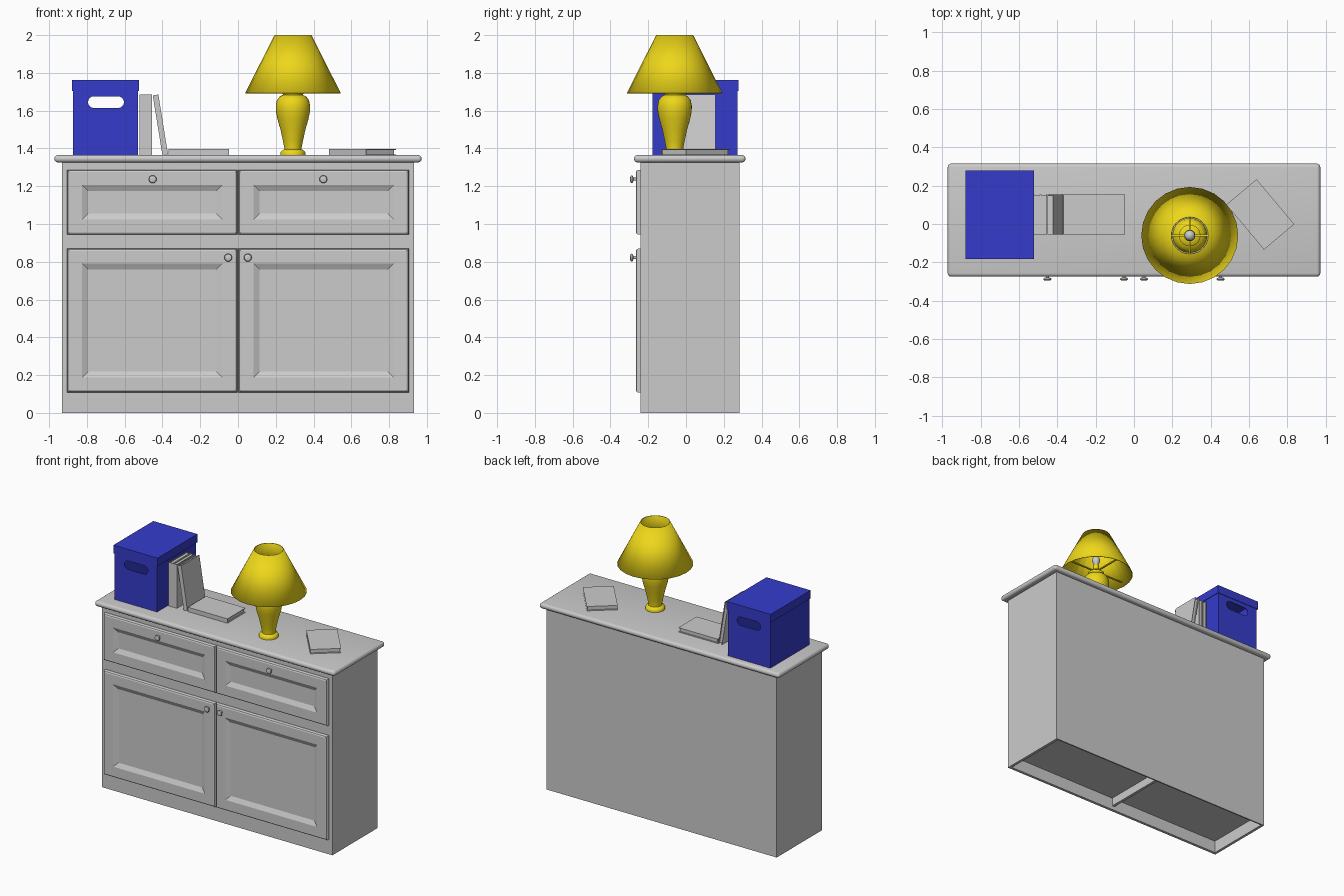
import bpy, bmesh, math
from mathutils import Vector, Matrix

if "Cube" in bpy.data.objects:
    bpy.data.objects.remove(bpy.data.objects["Cube"])


def material(name, rgb):
    m = bpy.data.materials.new(name)
    m.diffuse_color = (*rgb, 1)
    m.use_nodes = True
    m.node_tree.nodes["Principled BSDF"].inputs["Base Color"].default_value = m.diffuse_color
    return m


YELLOW = material("yellow", (0.85, 0.68, 0.01))
BLUE = material("blue", (0.035, 0.045, 0.60))


def finish(bm, name, mat=None, smooth=None):
    bmesh.ops.recalc_face_normals(bm, faces=bm.faces)
    me = bpy.data.meshes.new(name)
    bm.to_mesh(me)
    bm.free()
    ob = bpy.data.objects.new(name, me)
    bpy.context.collection.objects.link(ob)
    if mat:
        me.materials.append(mat)
    bpy.ops.object.select_all(action='DESELECT')
    bpy.context.view_layer.objects.active = ob
    ob.select_set(True)
    if smooth:
        bpy.ops.object.shade_smooth_by_angle(angle=math.radians(smooth))
    return ob


def add_box(bm, lo, hi):
    lo, hi = Vector(lo), Vector(hi)
    m = Matrix.Translation((lo + hi) / 2) @ Matrix.Diagonal((*(hi - lo), 1))
    return bmesh.ops.create_cube(bm, size=1, matrix=m)['verts']


def box(name, lo, hi, mat=None):
    bm = bmesh.new()
    add_box(bm, lo, hi)
    return finish(bm, name, mat)


def loft(name, rings, mat=None, smooth=None, caps=True):
    """Skin a stack of closed rings that have equal point counts."""
    bm = bmesh.new()
    loops = [[bm.verts.new(p) for p in r] for r in rings]
    n = len(loops[0])
    for a, b in zip(loops, loops[1:]):
        for i in range(n):
            j = (i + 1) % n
            bm.faces.new((a[i], a[j], b[j], b[i]))
    if caps:
        bm.faces.new(loops[0])
        bm.faces.new(loops[-1])
    return finish(bm, name, mat, smooth)


def lathe(name, profile, sides, mat=None, smooth=40, caps=True):
    angles = [2 * math.pi * i / sides for i in range(sides)]
    return loft(name, [[(r * math.cos(a), r * math.sin(a), z) for a in angles]
                       for r, z in profile], mat, smooth, caps)


def modify(ob, kind, **settings):
    m = ob.modifiers.new(kind.lower(), kind)
    for k, v in settings.items():
        setattr(m, k, v)
    bpy.context.view_layer.objects.active = ob
    bpy.ops.object.modifier_apply(modifier=m.name)


# Cabinet carcass: open below, with a raised floor
X, Y0, Y1, H, T = 0.932, -0.24, 0.283, 1.326, 0.02
for side, s in (("left", -1), ("right", 1)):
    a, b = sorted((s * X, s * (X - T)))
    box(side + "_side", (a, Y0, 0), (b, Y1, H))
box("back_panel", (-X + T, Y1 - 0.01, 0), (X - T, Y1, H))
box("front_frame", (-X + T, Y0, 0), (X - T, Y0 + T, H))
box("cabinet_floor", (-X + T, Y0 + T, 0.09), (X - T, Y1 - 0.01, 0.11))
box("centre_divider", (-0.01, Y0 + T, 0.03), (0.01, Y1 - 0.01, 0.09))

# Worktop with rounded edge
top = box("worktop", (-0.972, -0.275, H), (0.972, 0.315, 1.365))
modify(top, 'BEVEL', width=0.0185, segments=4)
bpy.ops.object.shade_smooth_by_angle(angle=math.radians(35))

# Drawer and door fronts: nested rectangles (inset, y), with a sunken panel
FRONT = [(0, -0.24), (0, -0.253), (0.004, -0.261), (0.012, -0.265),
         (0.08, -0.265), (0.112, -0.249)]
KNOB = [(0.008, 0), (0.008, 0.014), (0.018, 0.018), (0.021, 0.023),
        (0.018, 0.029), (0.009, 0.032)]
for side, s in (("left", -1), ("right", 1)):
    for part, z0, z1, kx, kz in (("drawer", 0.944, 1.286, 0.452, 1.237),
                                 ("door", 0.108, 0.87, 0.052, 0.822)):
        x0, x1 = sorted((s * 0.003, s * 0.905))
        loft(f"{side}_{part}",
             [[(x0 + d, y, z0 + d), (x1 - d, y, z0 + d),
               (x1 - d, y, z1 - d), (x0 + d, y, z1 - d)] for d, y in FRONT])
        k = lathe(f"{side}_{part}_knob", KNOB, 16)
        k.location = (s * kx, -0.264, kz)
        k.rotation_euler.x = math.pi / 2

# Storage box: hollow body with a hand slot through both ends
TOP = 1.365
bm = bmesh.new()
add_box(bm, (-0.873, -0.178, TOP), (-0.53, 0.272, 1.755))
bm.faces.ensure_lookup_table()
bm.faces.remove(max(bm.faces, key=lambda f: f.calc_center_median().z))
body = finish(bm, "storage_box", BLUE)
modify(body, 'SOLIDIFY', thickness=0.006, offset=-1)
slot = []
for i in range(20):
    a = math.pi * (i if i < 10 else i - 1) / 9
    cx = -0.699 + (0.064 if i < 10 else -0.064)
    slot.append((cx + 0.031 * math.sin(a), 1.645 + 0.031 * math.cos(a)))
cutter = loft("slot_cutter", [[(x, y, z) for x, z in slot] for y in (-0.3, 0.4)])
cutter.hide_render = True
modify(body, 'BOOLEAN', object=cutter, operation='DIFFERENCE', solver='EXACT')
bpy.data.objects.remove(cutter)

# Box lid
bm = bmesh.new()
add_box(bm, (-0.88, -0.183, 1.703), (-0.523, 0.278, 1.763))
bm.faces.ensure_lookup_table()
bm.faces.remove(min(bm.faces, key=lambda f: f.calc_center_median().z))
lid = finish(bm, "storage_box_lid", BLUE)
modify(lid, 'SOLIDIFY', thickness=0.005, offset=-1)


# Books: two covers, a spine on the local -y side and inset pages
def book(name, loc, rot, length, depth, thick):
    l, d, t, c = length / 2, depth / 2, thick / 2, 0.004
    bm = bmesh.new()
    add_box(bm, (-l, -d, -t), (l, d, -t + c))
    add_box(bm, (-l, -d, t - c), (l, d, t))
    add_box(bm, (-l, -d, -t + c), (l, -d + c, t - c))
    add_box(bm, (-l + 0.007, -d + c, -t + c), (l - 0.007, d - 0.007, t - c))
    ob = finish(bm, name)
    ob.location = loc
    ob.rotation_euler = [math.radians(r) for r in rot]


book("upright_book_1", (-0.505, 0.05, TOP + 0.16), (0, -90, 0), 0.32, 0.21, 0.034)
book("upright_book_2", (-0.471, 0.05, TOP + 0.16), (0, -90, 0), 0.32, 0.21, 0.032)
book("leaning_book", (-0.411, 0.05, TOP + 0.16), (0, -99.2, 0), 0.32, 0.21, 0.03)
book("flat_book_left", (-0.207, 0.05, TOP + 0.016), (0, 0, 0), 0.32, 0.21, 0.032)
book("flat_book_right", (0.659, 0.05, TOP + 0.016), (0, 0, -50), 0.306, 0.206, 0.032)

# Lamp: turned base
LAMP = Vector((0.291, -0.06, 0))
base = lathe("lamp_base", [
    (0.066, TOP), (0.066, 1.378), (0.06, 1.387), (0.046, 1.395), (0.046, 1.405),
    (0.053, 1.44), (0.066, 1.5), (0.082, 1.555), (0.09, 1.595), (0.091, 1.625),
    (0.085, 1.655), (0.07, 1.675), (0.052, 1.684), (0.056, 1.692),
    (0.056, 1.702), (0.045, 1.71), (0.03, 1.713), (0.03, 1.725),
    (0.02, 1.73), (0.02, 1.765)], 32, YELLOW, 50)
# Lamp shade: thin open cone
shade = lathe("lamp_shade", [(0.253, 1.693), (0.098, 2.0)], 24, YELLOW, 40, False)
modify(shade, 'SOLIDIFY', thickness=0.004, offset=-1)
# Shade support: crossed bars
bm = bmesh.new()
add_box(bm, (-0.236, -0.005, 1.713), (0.236, 0.005, 1.721))
add_box(bm, (-0.005, -0.236, 1.713), (0.005, 0.236, 1.721))
spider = finish(bm, "shade_support", YELLOW)
# Bulb
bulb = lathe("bulb", [(0.012, 1.762), (0.017, 1.775), (0.025, 1.79), (0.028, 1.805),
                      (0.025, 1.82), (0.016, 1.83), (0.005, 1.834)], 16)
for ob in (base, shade, spider, bulb):
    ob.location = LAMP
